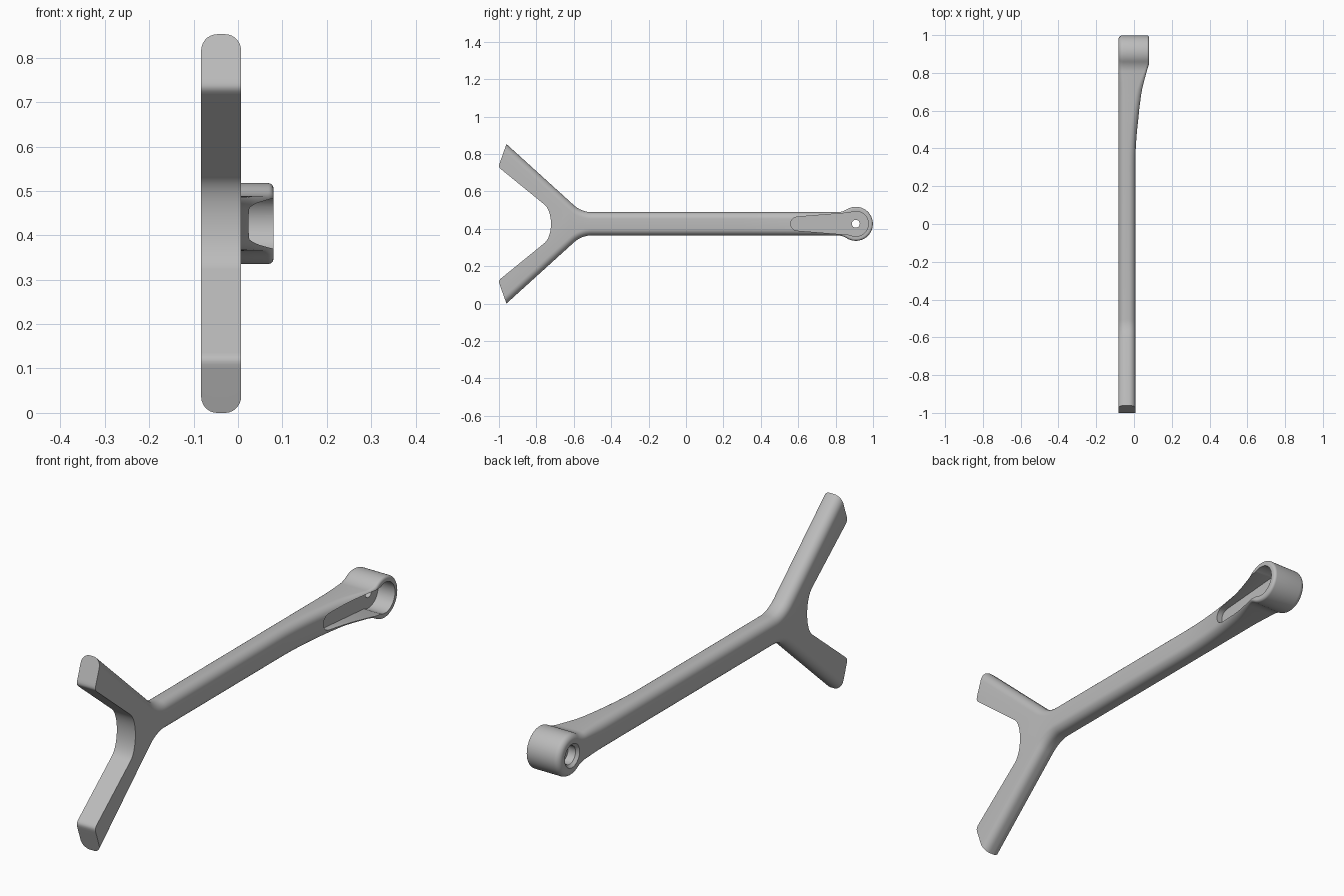
import bpy, bmesh, math
from mathutils import Matrix, Vector
from mathutils.geometry import interpolate_bezier

MID_Z = 0.4265            # height of the shaft axis
BACK, FRONT = -0.083, 0.007
HEAD_Y, HEAD_R, HEAD_TOP = 0.908, 0.091, 0.08
HALF = 0.062              # half width of the shaft
FLARE_Y = 0.3             # where the shaft starts to thicken

cube = bpy.data.objects.get("Cube")
if cube:
    bpy.data.objects.remove(cube, do_unlink=True)

metal = bpy.data.materials.new("grey_metal")
metal.use_nodes = True
metal.diffuse_color = (0.5, 0.5, 0.5, 1)
metal.node_tree.nodes["Principled BSDF"].inputs["Base Color"].default_value = (0.5, 0.5, 0.5, 1)


def arc(cy, cz, r, a0, a1, steps):
    angles = [math.radians(a0 + (a1 - a0) * i / steps) for i in range(steps + 1)]
    return [Vector((cy + r * math.cos(a), cz + r * math.sin(a))) for a in angles]


def bezier(a, b, c, d, count=9):
    return interpolate_bezier(*[Vector(p) for p in (a, b, c, d)], count)


def make_object(name, bm):
    bmesh.ops.recalc_face_normals(bm, faces=bm.faces)
    mesh = bpy.data.meshes.new(name)
    bm.to_mesh(mesh)
    bm.free()
    mesh.materials.append(metal)
    obj = bpy.data.objects.new(name, mesh)
    bpy.context.collection.objects.link(obj)
    return obj


def ramp(y, a, b):
    t = min(max((y - 0.68) / 0.17, 0), 1)
    return a + (b - a) * t * t * (3 - 2 * t)


def top_height(y):
    t = max(y - FLARE_Y, 0) / 0.55
    return min(FRONT + (HEAD_TOP - FRONT) * t * t, HEAD_TOP)


# Upper half of the outline: head, blend, shaft, outer arm, arm end, crotch
blend_r = 0.1
blend_dy = math.sqrt((HEAD_R + blend_r) ** 2 - (HALF + blend_r) ** 2)
touch = math.degrees(math.atan2(HALF + blend_r, -blend_dy))
blend_y = HEAD_Y - blend_dy
outer = arc(HEAD_Y, 0, HEAD_R, 0, touch, 24)
outer += arc(blend_y, HALF + blend_r, blend_r, touch - 180, -90, 8)[1:]
outer += [Vector((blend_y + (FLARE_Y - blend_y) * i / 16, HALF)) for i in range(1, 17)]
split = len(outer) - 1
outer += bezier((-0.505, HALF), (-0.54, HALF), (-0.575, 0.077), (-0.60, 0.1))
outer.append(Vector((-0.96, MID_Z)))
tip = len(outer) - 1
inner = bezier((-0.995, 0.328), (-1.002, 0.309), (-1.002, 0.303), (-0.988, 0.291), 6)
inner += bezier((-0.757, 0.103), (-0.735, 0.085), (-0.722, 0.045), (-0.722, 0), 12)
half = outer + inner
outline = half + [Vector((p.x, -p.y)) for p in reversed(half[1:-1])]
N = len(outline)


def rounded_edge(i):
    i %= N
    return i < tip or i >= N - tip


def normal(i):
    d = (outline[(i + 1) % N] - outline[i % N]).normalized()
    return Vector((d.y, -d.x))


def inset(i, dist):
    """Move an outline corner inwards along its rounded sides only."""
    n1, n2 = normal(i - 1), normal(i)
    d1, d2 = -dist * rounded_edge(i - 1), -dist * rounded_edge(i)
    det = n1.x * n2.y - n1.y * n2.x
    if abs(det) < 1e-3:
        return outline[i] + n1 * d1
    return outline[i] + Vector((d1 * n2.y - d2 * n1.y, n1.x * d2 - n2.x * d1)) / det


# Arm body: rings from the back face, round the edges, to the front face
bm = bmesh.new()
rings = []
STEPS = 7
for side in (0, 1):
    for k in range(STEPS + 1):
        a = math.pi / 2 * (k if side == 0 else STEPS - k) / STEPS
        ring = []
        for i, p in enumerate(outline):
            r = ramp(p.x, 0.036, 0.012 if side else 0.025)
            q = inset(i, r * (1 - math.sin(a)))
            drop = r * (1 - math.cos(a))
            x = top_height(q.x) - drop if side else BACK + drop
            ring.append(bm.verts.new((x, q.x, q.y + MID_Z)))
        rings.append(ring)
for low, high in zip(rings, rings[1:]):
    for i in range(N):
        j = (i + 1) % N
        bm.faces.new((low[i], low[j], high[j], high[i]))
bm.faces.new(list(reversed(rings[0])))
top = rings[-1]
bm.faces.new((top[0], top[1], top[N - 1]))
for i in range(1, split):
    bm.faces.new((top[i], top[i + 1], top[N - i - 1], top[N - i]))
bm.faces.new(top[split:N - split + 1])
body = make_object("forked_arm", bm)


# Cutters: front pocket, through hole, chamfered rear recess
def prism(name, points, x0, x1):
    bm = bmesh.new()
    face = bm.faces.new([bm.verts.new((x0, p.x, p.y + MID_Z)) for p in points])
    out = bmesh.ops.extrude_face_region(bm, geom=[face])
    verts = [v for v in out["geom"] if isinstance(v, bmesh.types.BMVert)]
    bmesh.ops.translate(bm, verts=verts, vec=(x1 - x0, 0, 0))
    return make_object(name, bm)


def cone(name, r0, r1, x0, x1):
    bm = bmesh.new()
    place = Matrix.Translation(((x0 + x1) / 2, HEAD_Y, MID_Z)) @ Matrix.Rotation(math.pi / 2, 4, "Y")
    bmesh.ops.create_cone(bm, cap_ends=True, segments=40, radius1=r0, radius2=r1,
                          depth=x1 - x0, matrix=place)
    return make_object(name, bm)


pocket = arc(HEAD_Y, 0, 0.067, 0, 118, 20)
pocket += bezier((0.6, 0.037), (0.575, 0.036), (0.56, 0.022), (0.56, 0), 8)
pocket += [Vector((p.x, -p.y)) for p in reversed(pocket[1:-1])]
cutters = [
    prism("pocket_cutter", pocket, -0.002, 0.15),
    cone("recess_cutter", 0.04, 0.04, -0.15, -0.035),
    cone("chamfer_cutter", 0.063, 0.04, -0.095, -0.071),
    cone("hole_cutter", 0.021, 0.021, -0.2, 0.2),
]
for cutter in cutters:
    cutter.hide_render = True
    mod = body.modifiers.new(cutter.name, "BOOLEAN")
    mod.operation = "DIFFERENCE"
    mod.solver = "EXACT"
    mod.object = cutter

# Bake the cuts, drop the cutters, shade
bpy.context.view_layer.update()
baked = bpy.data.meshes.new_from_object(body.evaluated_get(bpy.context.evaluated_depsgraph_get()))
body.modifiers.clear()
body.data = baked
baked.materials.clear()
baked.materials.append(metal)
for poly in baked.polygons:
    poly.material_index = 0
for cutter in cutters:
    bpy.data.objects.remove(cutter, do_unlink=True)
bpy.ops.object.select_all(action="DESELECT")
body.select_set(True)
bpy.context.view_layer.objects.active = body
bpy.ops.object.shade_smooth_by_angle(angle=math.radians(30))
